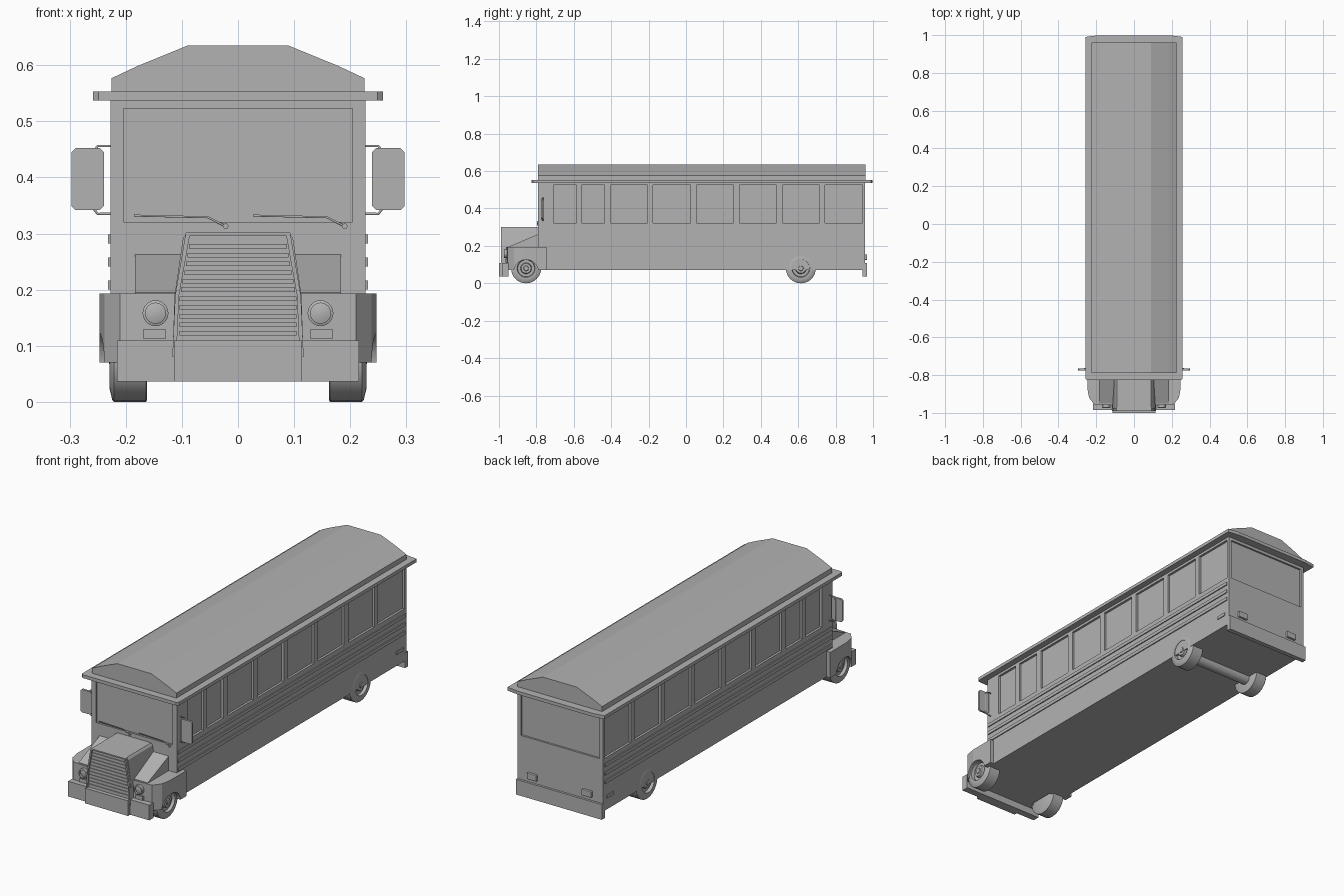
import bpy, bmesh, math
from mathutils import Vector

if "Cube" in bpy.data.objects:
    bpy.data.objects.remove(bpy.data.objects["Cube"])


def finish(name, bm):
    bmesh.ops.recalc_face_normals(bm, faces=bm.faces)
    me = bpy.data.meshes.new(name)
    bm.to_mesh(me)
    bm.free()
    ob = bpy.data.objects.new(name, me)
    bpy.context.collection.objects.link(ob)
    return ob


def add_box(bm, x0, x1, y0, y1, z0, z1):
    r = bmesh.ops.create_cube(bm, size=1)
    for v in r['verts']:
        v.co = Vector(((x0 + x1) / 2 + v.co.x * (x1 - x0),
                       (y0 + y1) / 2 + v.co.y * (y1 - y0),
                       (z0 + z1) / 2 + v.co.z * (z1 - z0)))


def boxes(name, items, bevel=0):
    bm = bmesh.new()
    for b in items:
        add_box(bm, *b)
    ob = finish(name, bm)
    if bevel:
        m = ob.modifiers.new("bevel", 'BEVEL')
        m.width, m.segments = bevel, 2
    return ob


def prism(name, pts, axis, a, b):
    """Extrude a 2D outline along an axis from a to b."""
    def to3(p, t):
        return {'x': (t, p[0], p[1]), 'y': (p[0], t, p[1]), 'z': (p[0], p[1], t)}[axis]
    bm = bmesh.new()
    lo = [bm.verts.new(to3(p, a)) for p in pts]
    hi = [bm.verts.new(to3(p, b)) for p in pts]
    bm.faces.new(lo)
    bm.faces.new(hi)
    n = len(pts)
    for i in range(n):
        bm.faces.new((lo[i], lo[(i + 1) % n], hi[(i + 1) % n], hi[i]))
    return finish(name, bm)


def lathe(name, profile, centre, direction, n=32):
    """Revolve (radius, offset) points about an x or y axis through centre."""
    bm = bmesh.new()
    rings = []
    for r, t in profile:
        ring = []
        for i in range(n):
            a = 2 * math.pi * i / n
            c, s = r * math.cos(a), r * math.sin(a)
            p = (t, c, s) if direction == 'x' else (c, t, s)
            ring.append(bm.verts.new(Vector(centre) + Vector(p)))
        rings.append(ring)
    for p, q in zip(rings, rings[1:]):
        for i in range(n):
            bm.faces.new((p[i], p[(i + 1) % n], q[(i + 1) % n], q[i]))
    bm.faces.new(rings[0])
    bm.faces.new(rings[-1])
    ob = finish(name, bm)
    bpy.ops.object.select_all(action='DESELECT')
    ob.select_set(True)
    bpy.context.view_layer.objects.active = ob
    bpy.ops.object.shade_smooth_by_angle(angle=math.radians(35))
    return ob


def tube(name, pts, radius):
    cu = bpy.data.curves.new(name, 'CURVE')
    cu.dimensions = '3D'
    cu.bevel_depth, cu.bevel_resolution, cu.use_fill_caps = radius, 1, True
    sp = cu.splines.new('POLY')
    sp.points.add(len(pts) - 1)
    for p, c in zip(sp.points, pts):
        p.co = (*c, 1)
    ob = bpy.data.objects.new(name, cu)
    bpy.context.collection.objects.link(ob)
    return ob


def cut(ob, cutter):
    m = ob.modifiers.new("cut", 'BOOLEAN')
    m.operation, m.solver, m.object = 'DIFFERENCE', 'EXACT', cutter
    cutter.hide_render = True
    cutter.hide_set(True)


def mirror(ob):
    m = ob.modifiers.new("mirror", 'MIRROR')
    m.use_axis = (True, False, False)
    return ob


# Body with recessed windows on all four sides
body = boxes("body", [(-.227, .227, -.79, .957, .07, .553)])
spans = [(-.709, -.586), (-.559, -.436), (-.404, -.206), (-.176, .024),
         (.056, .254), (.286, .484), (.516, .714), (.742, .943)]
panes = [(*x, a, b, .322, .525) for a, b in spans for x in ((-.24, -.216), (.216, .24))]
panes += [(-.204, .204, -.81, -.781, .321, .523), (-.21, .21, .948, .98, .321, .523)]
cut(body, boxes("window_cutter", panes))

# Side rub rails
boxes("side_rails", [(s * .229 - .003, s * .229 + .003, -.785, .945, z - .008, z + .008)
                     for s in (-1, 1) for z in (.208, .249, .290)])

# Roof and overhanging eave
half = [(.225, .55), (.225, .577), (.178, .599), (.09, .635)]
prism("roof", half + [(-x, z) for x, z in reversed(half)], 'y', -.79, .96)
c = .008
prism("eave", [(-.257 + c, -.826), (.257 - c, -.826), (.258, -.826 + c), (.258, .99),
               (.2, .998), (-.2, .998), (-.258, .99), (-.258, -.826 + c)], 'z', .537, .553)

# Hood, grille surround and slats
hood = [(.09, .302), (.098, .292), (.113, .19), (.117, .07)]
prism("hood", hood + [(-x, z) for x, z in reversed(hood)], 'y', -.978, -.785)
outer = [(-.117, .08), (-.112, .19), (-.093, .302), (.093, .302), (.112, .19), (.117, .08)]
frame = prism("grille_frame", outer, 'y', -.99, -.97)
inner = [(-.109, .1), (-.105, .19), (-.086, .296), (.086, .296), (.105, .19), (.109, .1)]
cut(frame, prism("grille_cutter", inner, 'y', -1.01, -.981))
slats = []
for i in range(11):
    z = .122 + i * .0155
    w = .104 if z < .19 else .103 - (z - .19) * .18
    slats.append((-w, w, -.984, -.979, z - .004, z + .004))
boxes("grille_slats", slats)

# Sloping shoulders beside the hood
mirror(prism("shoulder", [(-.95, .185), (-.95, .195), (-.785, .265), (-.785, .185)],
             'x', .09, .184))

# Front fenders with wheel arches
fender = prism("fender", [(.1, -.745), (.247, -.745), (.247, -.87), (.238, -.92),
                          (.21, -.955), (.1, -.96)], 'z', .07, .193)
cut(fender, lathe("arch_cutter", [(.066, .15), (.066, .3)], (0, -.855, .06), 'x'))
mirror(fender)

# Bumpers
boxes("front_bumper", [(-.216, .216, -.984, -.95, .036, .109),
                       (-.114, .114, -1.0, -.98, .036, .109)])
boxes("rear_bumper", [(-.229, .229, .945, .968, .036, .109)])

# Wheels: tyre, dished rim and hub
for label, y in (("front", -.855), ("rear", .614)):
    mirror(lathe(label + "_wheel",
                 [(.076, .162), (.08, .164), (.08, .221), (.077, .224), (.056, .229),
                  (.048, .229), (.045, .215), (.03, .215), (.026, .226),
                  (.014, .226), (.012, .23), (.004, .23)], (0, y, .08), 'x'))
lathe("rear_axle", [(.028, -.17), (.028, .17)], (0, .614, .068), 'x', 12)

# Headlights, indicators, tail lamps and side markers
mirror(lathe("headlight", [(.023, -.955), (.023, -.972), (.018, -.974), (.018, -.964),
                           (.008, -.967)], (.147, 0, .158), 'y', 24))
mirror(boxes("indicator", [(.129, .168, -.966, -.955, .112, .13)]))
mirror(boxes("tail_lamp", [(.12, .172, .95, .968, .125, .155)], .003))
mirror(boxes("side_marker", [(.222, .231, .88, .93, .125, .14)]))

# Door mirrors on bent arms
mirror(prism("wing_mirror", [(.239, .349), (.246, .342), (.290, .342), (.297, .349),
                             (.297, .445), (.290, .452), (.246, .452), (.239, .445)],
             'y', -.775, -.765))
mirror(tube("mirror_arm", [(.22, -.765, .456), (.25, -.765, .456), (.262, -.765, .44),
                           (.262, -.765, .35), (.25, -.765, .335), (.22, -.765, .335)], .0026))

# Windscreen wipers
for i, x in enumerate((-.022, .19)):
    tube(f"wiper_{i}", [(x, -.793, .313), (x - .032, -.795, .329),
                        (x - .163, -.793, .332)], .002)
    lathe(f"wiper_pivot_{i}", [(.005, -.797), (.005, -.786)], (x, 0, .313), 'y', 12)

# Dark grey paint on every part
paint = bpy.data.materials.new("grey_paint")
paint.diffuse_color = (.45, .45, .45, 1)
paint.use_nodes = True
paint.node_tree.nodes["Principled BSDF"].inputs["Base Color"].default_value = paint.diffuse_color
for ob in bpy.data.objects:
    ob.data.materials.append(paint)
